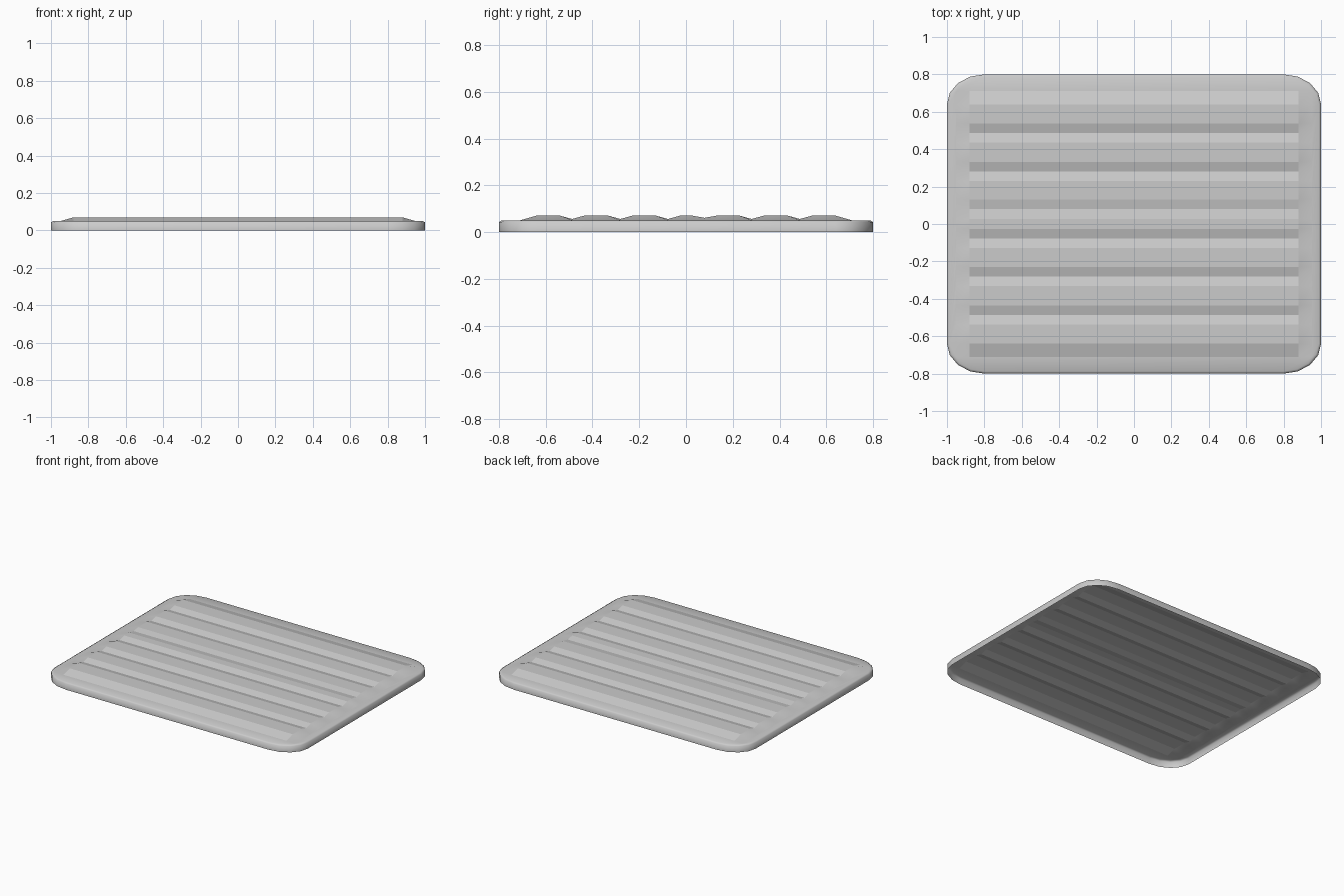
import bpy, bmesh, math

cube = bpy.data.objects.get("Cube")
if cube:
    bpy.data.objects.remove(cube, do_unlink=True)

grey = bpy.data.materials.new("plain grey")
grey.use_nodes = True
colour = (0.6, 0.6, 0.6, 1)
grey.diffuse_color = colour
grey.node_tree.nodes["Principled BSDF"].inputs["Base Color"].default_value = colour

RIM, CREST, VALLEY = 0.05, 0.07, 0.056
CORNERS = [(1, 1), (-1, 1), (-1, -1), (1, -1)]
ARC = 4
bm = bmesh.new()


def rim_loop(inset, z):
    """Rounded rectangle, counter-clockwise from the right end of the back right arc."""
    loop = []
    for q, (sx, sy) in enumerate(CORNERS):
        for i in range(ARC + 1):
            a = math.pi / 2 * (q + i / ARC)
            loop.append(bm.verts.new((sx * 0.8 + (0.2 - inset) * math.cos(a),
                                      sy * 0.64 + (0.16 - inset) * math.sin(a), z)))
    return loop


# Outer wall with a softened top edge, open underneath
loops = [rim_loop(0, 0), rim_loop(0, 0.043), rim_loop(0.012, RIM)]
for low, high in zip(loops, loops[1:]):
    for i in range(len(low)):
        j = (i + 1) % len(low)
        bm.faces.new((low[i], low[j], high[j], high[i]))
inner = loops[-1]

# Profile of the ribs from front to back: a groove between each pair of crests
profile = [(-0.71, RIM), (-0.64, CREST)]
for groove in (-0.487, -0.281, -0.077, 0.079, 0.281, 0.487):
    depth = 0.061 if groove == 0.079 else VALLEY
    profile += [(groove - 0.051, CREST), (groove, depth), (groove + 0.051, CREST)]
profile += [(0.64, CREST), (0.71, RIM)]

# Ribbed field, ramping down to the rim at both ends
columns = [(-0.95, False), (-0.88, True), (0.88, True), (0.95, False)]
field = [[bm.verts.new((x, y, z if raised else RIM)) for x, raised in columns]
         for y, z in profile]
flat_faces = []
for front, back in zip(field, field[1:]):
    for c in range(3):
        face = bm.faces.new((front[c], front[c + 1], back[c + 1], back[c]))
        if c == 1:
            flat_faces.append(face)

# Flat margin: a fan at each corner and one strip along each side
field_corners = [field[-1][-1], field[-1][0], field[0][0], field[0][-1]]
sides = [field[-1][1:-1], [r[0] for r in field[-2:0:-1]],
         field[0][1:-1], [r[-1] for r in field[1:-1]]]
sides[0] = sides[0][::-1]
for q in range(4):
    start = q * (ARC + 1)
    arc = inner[start:start + ARC + 1]
    for a, b in zip(arc, arc[1:]):
        bm.faces.new((field_corners[q], a, b))
    following = inner[(start + ARC + 1) % len(inner)]
    strip = [arc[-1], following, field_corners[(q + 1) % 4]]
    bm.faces.new(strip + sides[q][::-1] + [field_corners[q]])

for face in bm.faces:
    face.smooth = True
for face in flat_faces:
    face.smooth = False
bm.normal_update()

mesh = bpy.data.meshes.new("ribbed_tray")
bm.to_mesh(mesh)
bm.free()
mesh.materials.append(grey)
tray = bpy.data.objects.new("ribbed_tray", mesh)
bpy.context.collection.objects.link(tray)
